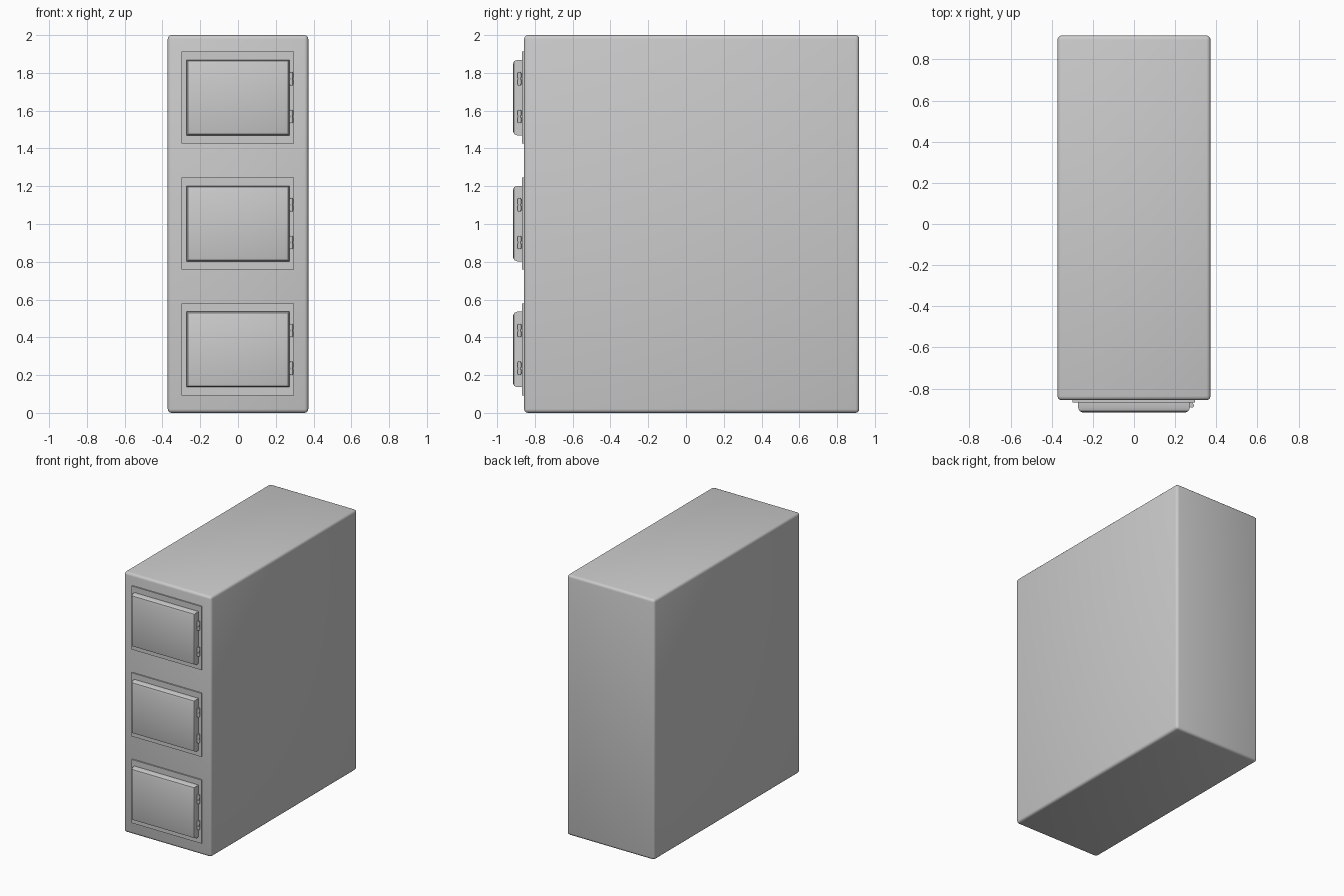
import bpy, math

if "Cube" in bpy.data.objects:
    bpy.data.objects.remove(bpy.data.objects["Cube"])


def box(name, x, y, z, bevel=0.0, segments=2):
    # Box from (min, max) ranges with optional rounded edges
    bpy.ops.mesh.primitive_cube_add(size=1, location=[sum(r) / 2 for r in (x, y, z)])
    ob = bpy.context.object
    ob.name = name
    ob.scale = [r[1] - r[0] for r in (x, y, z)]
    bpy.ops.object.transform_apply(location=False, rotation=False, scale=True)
    if bevel:
        mod = ob.modifiers.new("bevel", 'BEVEL')
        mod.width = bevel
        mod.segments = segments
        bpy.ops.object.modifier_apply(modifier=mod.name)
        bpy.ops.object.shade_smooth_by_angle(angle=math.radians(35))
    return ob


def cylinder(name, x, y, z, radius, height):
    bpy.ops.mesh.primitive_cylinder_add(vertices=12, radius=radius, depth=height,
                                        location=(x, y, z))
    ob = bpy.context.object
    ob.name = name
    bpy.ops.object.shade_smooth_by_angle(angle=math.radians(35))
    return ob


def door_panel(name, x, y, z, chamfer):
    # Door slab: only the front face edges are rounded
    bpy.ops.mesh.primitive_cube_add(size=1, location=[sum(r) / 2 for r in (x, y, z)])
    ob = bpy.context.object
    ob.name = name
    ob.scale = [r[1] - r[0] for r in (x, y, z)]
    bpy.ops.object.transform_apply(location=False, rotation=False, scale=True)
    me = ob.data
    weight = me.attributes.new("bevel_weight_edge", 'FLOAT', 'EDGE')
    for e in me.edges:
        front = all(me.vertices[v].co.y < 0 for v in e.vertices)
        weight.data[e.index].value = 1.0 if front else 0.0
    mod = ob.modifiers.new("bevel", 'BEVEL')
    mod.limit_method = 'WEIGHT'
    mod.width = chamfer
    mod.segments = 2
    bpy.ops.object.modifier_apply(modifier=mod.name)
    bpy.ops.object.shade_smooth_by_angle(angle=math.radians(35))


# Main cabinet body
box("cabinet_body", (-0.372, 0.372), (-0.857, 0.917), (0, 2), 0.02, 3)

# Three compartments: backing plate, door and two hinges each
for i, zc in enumerate((0.336, 1.002, 1.669)):
    box(f"door_frame_{i}", (-0.298, 0.296), (-0.867, -0.85), (zc - 0.244, zc + 0.244))
    door_panel(f"door_{i}", (-0.272, 0.272), (-0.917, -0.86), (zc - 0.2, zc + 0.2), 0.024)
    for side in (-1, 1):
        hz = zc + side * 0.1
        tag = f"{i}_{'upper' if side > 0 else 'lower'}"
        cylinder(f"hinge_pin_{tag}", 0.281, -0.882, hz, 0.007, 0.07)
        for k in (-1, 1):
            cylinder(f"hinge_knuckle_{tag}_{k}", 0.281, -0.882, hz + k * 0.018, 0.011, 0.026)
        box(f"hinge_leaf_{tag}", (0.268, 0.284), (-0.887, -0.864), (hz - 0.024, hz + 0.024))
